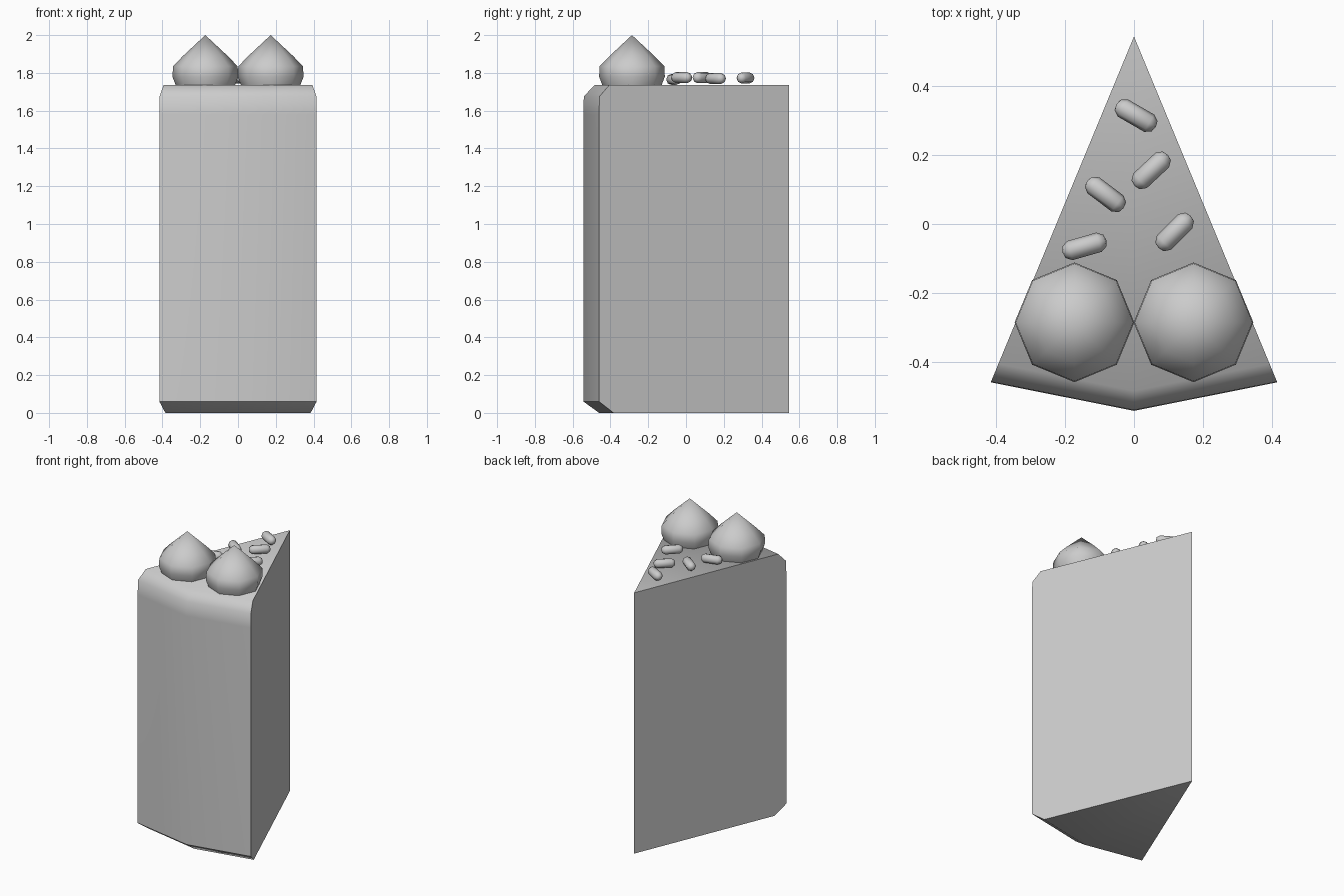
import bpy, bmesh, math
from mathutils import Matrix, Vector

default = bpy.data.objects.get("Cube")
if default:
    bpy.data.objects.remove(default, do_unlink=True)

grey = bpy.data.materials.new("plain grey")
grey.use_nodes = True
COLOUR = (0.6, 0.6, 0.6, 1)
grey.diffuse_color = COLOUR
grey.node_tree.nodes["Principled BSDF"].inputs["Base Color"].default_value = COLOUR

TOP = 1.735      # height of the slice
APEX_Y = 0.545   # pointed end of the slice


def finish(name, bm, angle):
    """Turn a bmesh into a smooth object with sharp edges above the angle."""
    bmesh.ops.recalc_face_normals(bm, faces=bm.faces)
    mesh = bpy.data.meshes.new(name)
    bm.to_mesh(mesh)
    bm.free()
    mesh.shade_smooth()
    mesh.set_sharp_from_angle(angle=math.radians(angle))
    mesh.materials.append(grey)
    obj = bpy.data.objects.new(name, mesh)
    bpy.context.collection.objects.link(obj)
    return obj


def lathe(bm, profile, sides):
    """Closed solid from (radius, z) points; zero radius makes a pole."""
    rings = []
    for r, z in profile:
        if r == 0:
            rings.append([bm.verts.new((0, 0, z))] * sides)
        else:
            rings.append([bm.verts.new((r * math.cos(a), r * math.sin(a), z))
                          for a in (math.tau * i / sides for i in range(sides))])
    for low, high in zip(rings, rings[1:]):
        for i in range(sides):
            j = (i + 1) % sides
            bm.faces.new(dict.fromkeys((low[i], low[j], high[j], high[i])))


# Cake slice: a rounded outer profile swept 45 degrees around the apex
bm = bmesh.new()
profile = [(1.005, 0), (1.088, 0.06), (1.088, 1.58), (1.086, 1.675), (1.03, TOP)]
base = bm.verts.new((0, APEX_Y, 0))
tip = bm.verts.new((0, APEX_Y, TOP))
columns = []
for deg in (-22.5, 0, 22.5):
    a = math.radians(deg)
    columns.append([bm.verts.new((r * math.sin(a), APEX_Y - r * math.cos(a), z))
                    for r, z in profile])
for left, right in zip(columns, columns[1:]):
    for i in range(len(profile) - 1):
        bm.faces.new((left[i], right[i], right[i + 1], left[i + 1]))
    bm.faces.new((base, left[0], right[0]))
    bm.faces.new((tip, left[-1], right[-1]))
for column in (columns[0], columns[-1]):
    bm.faces.new([base] + column + [tip])
finish("cake_slice", bm, 50)

# Two pointed cream dollops
cream = [(0, TOP - 0.005), (0.155, TOP - 0.005), (0.174, 1.78), (0.171, 1.835),
         (0.118, 1.89), (0, 2.0)]
for side, x in (("right", -0.173), ("left", 0.173)):
    bm = bmesh.new()
    lathe(bm, cream, 8)
    obj = finish("cream_dollop_" + side, bm, 60)
    obj.location = (x, -0.286, 0)

# Scattered sprinkles: small capsules lying on the top
R, HALF = 0.029, 0.066
capsule = [(0, -HALF), (0.6 * R, -HALF + 0.004), (R, -HALF + 0.022),
           (R, HALF - 0.022), (0.6 * R, HALF - 0.004), (0, HALF)]
spots = [(0.006, 0.315, 1.773, -30), (0.05, 0.156, 1.77, 43),
         (-0.083, 0.086, 1.775, -37), (0.118, -0.023, 1.775, 45),
         (-0.144, -0.065, 1.765, 16)]
for n, (x, y, z, turn) in enumerate(spots, 1):
    bm = bmesh.new()
    lathe(bm, capsule, 8)
    obj = finish(f"sprinkle_{n}", bm, 60)
    obj.matrix_world = (Matrix.Translation(Vector((x, y, z)))
                        @ Matrix.Rotation(math.radians(turn), 4, 'Z')
                        @ Matrix.Rotation(math.radians(90), 4, 'Y'))
